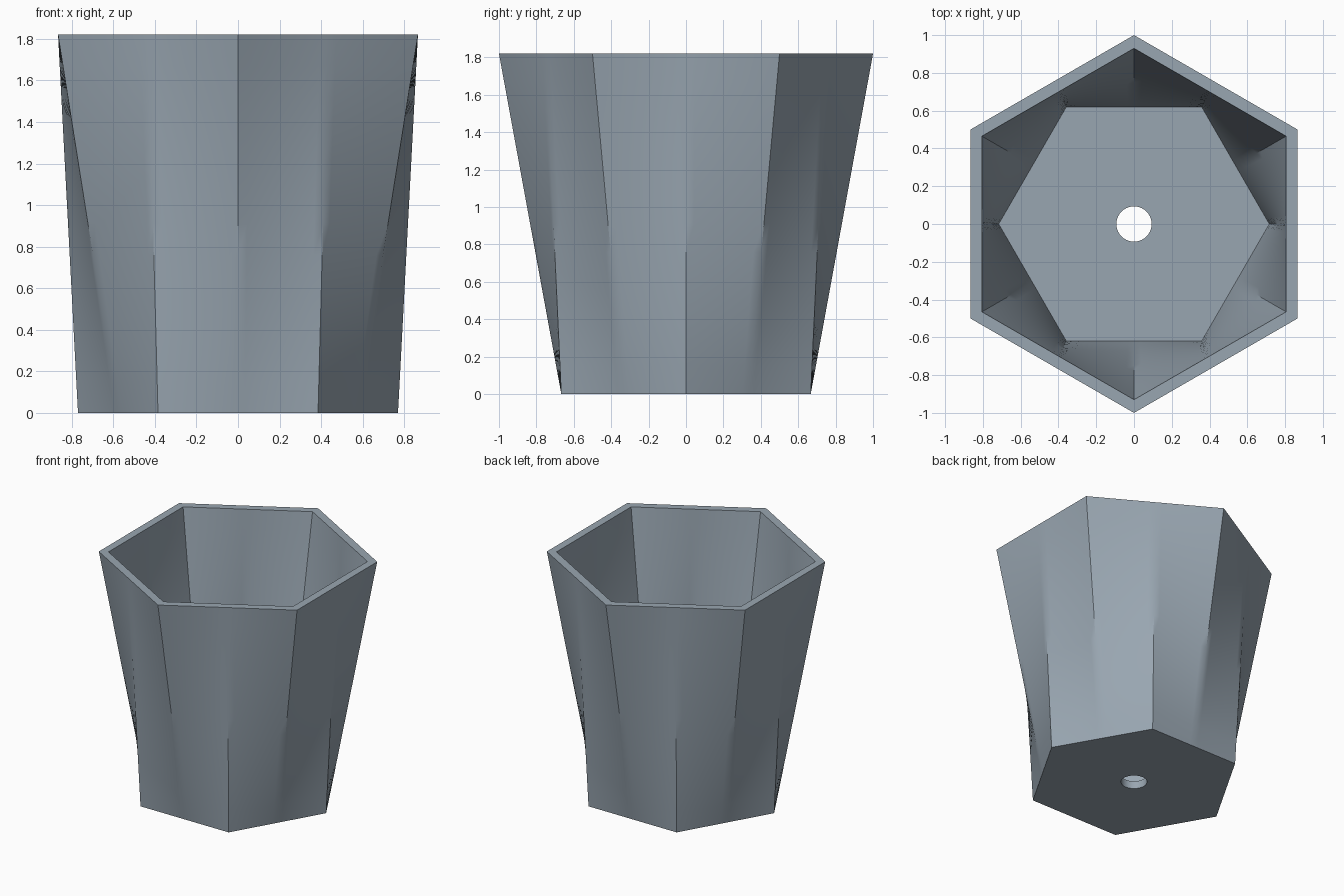
import bpy, bmesh, math

if "Cube" in bpy.data.objects:
    bpy.data.objects.remove(bpy.data.objects["Cube"])

HEIGHT, FLOOR, INNER = 1.82, 0.06, 0.93
TOP_R, BASE_R, HOLE_R = 1.0, 0.77, 0.093
COLS, LAYERS = 120, 12


def hex_radius(angle, r, corner):
    """Distance from centre to a hexagon's edge, with one corner at the given angle."""
    a = (angle - corner) % (math.pi / 3) - math.pi / 6
    return r * math.cos(math.pi / 6) / math.cos(a)


def wall_radius(angle, t, scale):
    """Blend from the base hexagon to the top hexagon, turned by 30 degrees."""
    low = hex_radius(angle, BASE_R, 0)
    high = hex_radius(angle, TOP_R, math.pi / 6)
    return scale * (low + (high - low) * t)


bm = bmesh.new()
angles = [2 * math.pi * i / COLS for i in range(COLS)]


def ring(z, radius):
    return [bm.verts.new((radius(a) * math.cos(a), radius(a) * math.sin(a), z))
            for a in angles]


steps = [i / LAYERS for i in range(LAYERS + 1)]
# Underside hole, outer wall, inner wall, hole in the floor
rings = [ring(0, lambda a: HOLE_R)]
rings += [ring(HEIGHT * t, lambda a, t=t: wall_radius(a, t, 1)) for t in steps]
rings += [ring(FLOOR + (HEIGHT - FLOOR) * t, lambda a, t=t: wall_radius(a, t, INNER))
          for t in reversed(steps)]
rings.append(ring(FLOOR, lambda a: HOLE_R))

# Skin the closed section all the way round
for k, lower in enumerate(rings):
    upper = rings[(k + 1) % len(rings)]
    for i in range(COLS):
        j = (i + 1) % COLS
        bm.faces.new((lower[i], lower[j], upper[j], upper[i]))
bmesh.ops.recalc_face_normals(bm, faces=bm.faces)

mesh = bpy.data.meshes.new("plant_pot")
bm.to_mesh(mesh)
bm.free()
pot = bpy.data.objects.new("plant_pot", mesh)
bpy.context.collection.objects.link(pot)

# Blue grey finish
grey = bpy.data.materials.new("blue_grey")
grey.diffuse_color = (0.318, 0.381, 0.44, 1)
grey.use_nodes = True
grey.node_tree.nodes["Principled BSDF"].inputs["Base Color"].default_value = grey.diffuse_color
mesh.materials.append(grey)

bpy.context.view_layer.objects.active = pot
pot.select_set(True)
bpy.ops.object.shade_smooth_by_angle(angle=math.radians(30))
